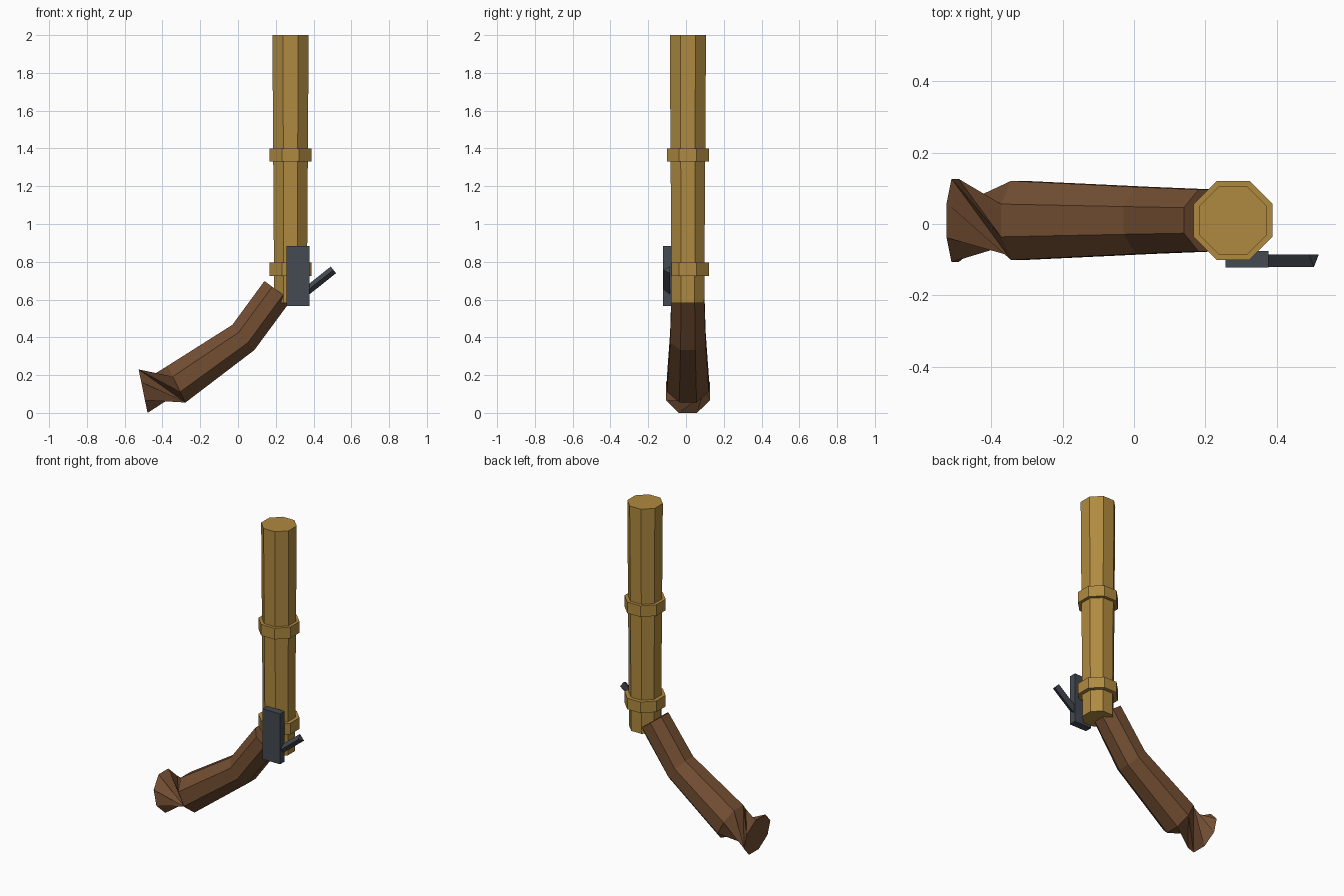
import bpy, bmesh, math
from mathutils import Vector

if "Cube" in bpy.data.objects:
    bpy.data.objects.remove(bpy.data.objects["Cube"])

CY = 0.01   # shared centre line in y


def material(name, rgb):
    m = bpy.data.materials.new(name)
    m.diffuse_color = (*rgb, 1)
    m.use_nodes = True
    m.node_tree.nodes["Principled BSDF"].inputs["Base Color"].default_value = m.diffuse_color
    return m


BRASS = material("brass", (0.434, 0.254, 0.051))
WOOD = material("dark_wood", (0.171, 0.076, 0.032))
STEEL = material("dark_steel", (0.058, 0.067, 0.084))


def finish(name, bm, mat):
    bmesh.ops.recalc_face_normals(bm, faces=bm.faces)
    me = bpy.data.meshes.new(name)
    bm.to_mesh(me)
    bm.free()
    me.materials.append(mat)
    ob = bpy.data.objects.new(name, me)
    bpy.context.collection.objects.link(ob)
    return ob


def octagon(bm, centre, u, v, a, b):
    """Eight verts, flats facing the u and v axes, half-widths a and b."""
    k = 1 / math.cos(math.pi / 8)
    ring = []
    for i in range(8):
        t = math.pi / 8 + i * math.pi / 4
        ring.append(bm.verts.new(centre + u * (a * k * math.cos(t)) + v * (b * k * math.sin(t))))
    return ring


def bridge(bm, r1, r2):
    n = len(r1)
    for i in range(n):
        j = (i + 1) % n
        bm.faces.new((r1[i], r1[j], r2[j], r2[i]))


# Barrel and its two bands: upright octagonal prisms
def upright(name, z0, z1, a0, a1):
    bm = bmesh.new()
    rings = [octagon(bm, Vector((0.278, CY, z)), Vector((1, 0, 0)), Vector((0, 1, 0)), a, a)
             for z, a in ((z0, a0), (z1, a1))]
    bridge(bm, *rings)
    bm.faces.new(rings[0])
    bm.faces.new(rings[1])
    finish(name, bm, BRASS)


upright("barrel", 0.583, 2.0, 0.0865, 0.096)
upright("lower_band", 0.725, 0.795, 0.111, 0.111)
upright("upper_band", 1.33, 1.40, 0.111, 0.111)

# Grip: octagonal sections given by top point, bottom point (x, z) and half-width in y
sections = [
    ((0.14, 0.698), (0.28, 0.595), 0.0865),
    ((-0.03, 0.466), (0.087, 0.333), 0.094),
    ((-0.373, 0.249), (-0.278, 0.055), 0.111),
    ((-0.526, 0.230), (-0.479, 0.0), 0.117),
]
bm = bmesh.new()
rings = []
for (tx, tz), (bx, bz), w in sections:
    top, bot = Vector((tx, CY, tz)), Vector((bx, CY, bz))
    half = (top - bot) / 2
    rings.append(octagon(bm, (top + bot) / 2, Vector((0, -1, 0)), half.normalized(), w, half.length))
bridge(bm, rings[0], rings[1])
bridge(bm, rings[1], rings[2])
# twisted, pinched pommel
p, q = rings[2], rings[3]
for i in range(8):
    j = (i + 1) % 8
    bm.faces.new((p[i], p[j], q[(i + 3) % 8]))
    bm.faces.new((p[i], q[(i + 3) % 8], q[(i + 2) % 8]))
bm.faces.new(rings[0])
bm.faces.new(rings[3])
finish("grip", bm, WOOD)

# Lock plate on the front side
bm = bmesh.new()
bmesh.ops.create_cube(bm, size=1)
bmesh.ops.scale(bm, vec=(0.121, 0.046, 0.317), verts=bm.verts)
bmesh.ops.translate(bm, vec=(0.3175, -0.099, 0.7255), verts=bm.verts)
finish("lock_plate", bm, STEEL)

# Lever: slim triangular bar pointing up and outward
bm = bmesh.new()
along = Vector((0.78, 0, 0.62)).normalized()
across = Vector((along.z, 0, -along.x))
end = Vector((0.505, 0, 0.757))
tris = []
for c in (end - along * 0.22, end):
    tris.append([bm.verts.new(c + across * s + Vector((0, y, 0)))
                 for s, y in ((0, -0.121), (0.0225, -0.085), (-0.0225, -0.085))])
bridge(bm, *tris)
bm.faces.new(tris[0])
bm.faces.new(tris[1])
finish("lever", bm, STEEL)
